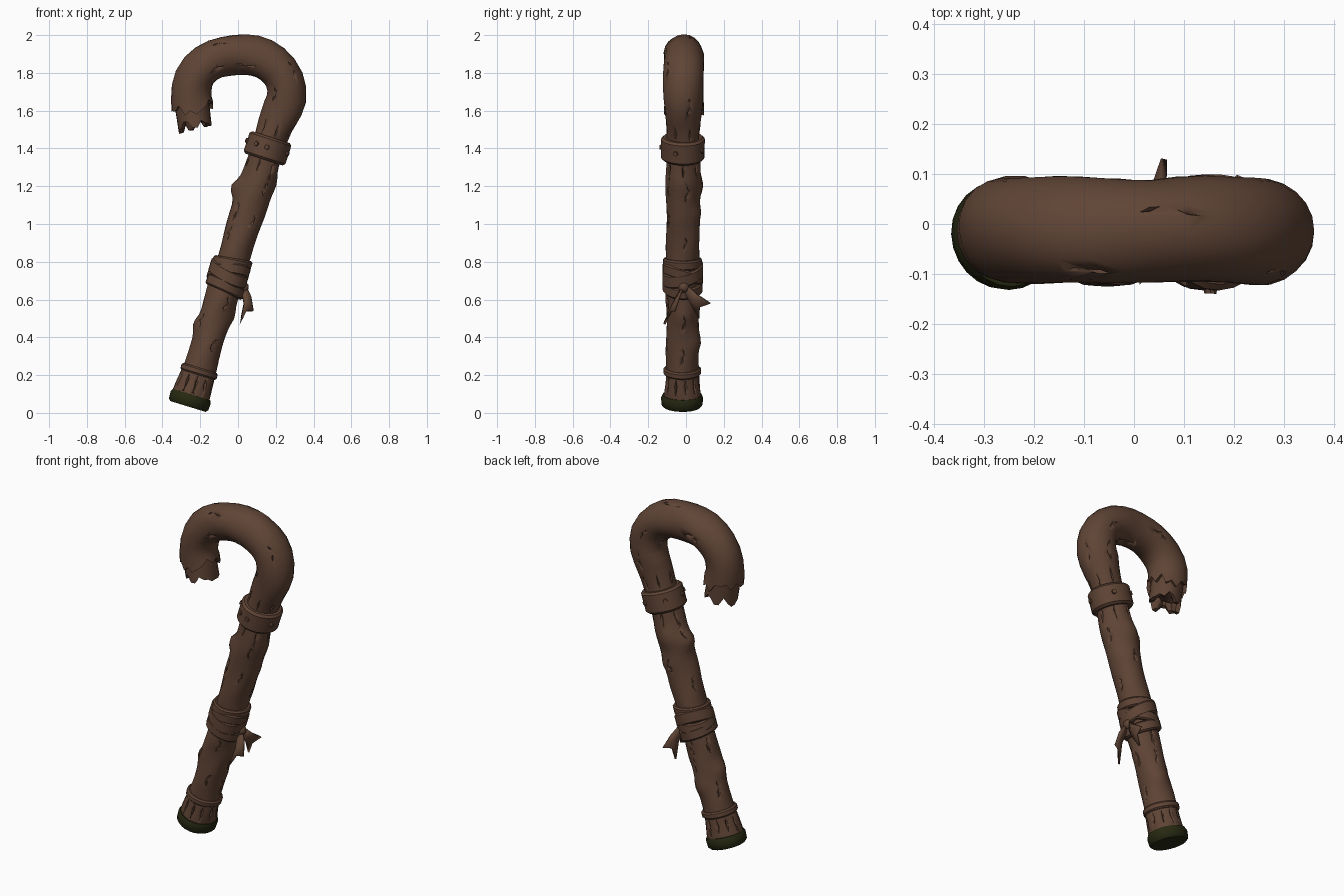
import bpy, bmesh, math, random
from mathutils import Vector

if "Cube" in bpy.data.objects:
    bpy.data.objects.remove(bpy.data.objects["Cube"])
random.seed(4)

def material(name, col):
    m = bpy.data.materials.new(name)
    m.diffuse_color = (*col, 1)
    m.use_nodes = True
    m.node_tree.nodes["Principled BSDF"].inputs["Base Color"].default_value = m.diffuse_color
    return m

WOOD = material("brown wood", (0.115, 0.058, 0.036))
RUBBER = material("dark green rubber", (0.020, 0.022, 0.006))

def make(name, bm, mat, angle=40):
    bmesh.ops.recalc_face_normals(bm, faces=bm.faces)
    me = bpy.data.meshes.new(name)
    bm.to_mesh(me)
    bm.free()
    me.materials.append(mat)
    ob = bpy.data.objects.new(name, me)
    bpy.context.collection.objects.link(ob)
    bpy.ops.object.select_all(action='DESELECT')
    bpy.context.view_layer.objects.active = ob
    ob.select_set(True)
    bpy.ops.object.shade_smooth_by_angle(angle=math.radians(angle))
    return ob

# Centre line: leaning shaft, then the crook (x, z)
KEYS = [(-0.265, 0.034), (-0.125, 0.49), (0.015, 0.945), (0.158, 1.41), (0.202, 1.53),
        (0.243, 1.62), (0.258, 1.70), (0.235, 1.79), (0.165, 1.86), (0.07, 1.893),
        (-0.04, 1.893), (-0.14, 1.865), (-0.22, 1.795), (-0.25, 1.70), (-0.24, 1.61), (-0.225, 1.50)]
pts = [Vector((x, -0.02, z)) for x, z in KEYS]
line = []
for i in range(len(pts) - 1):
    a, b = pts[i], pts[i + 1]
    p = pts[i - 1] if i else a * 2 - b
    q = pts[i + 2] if i + 2 < len(pts) else b * 2 - a
    k = 0.5 if i not in (2, 3) else 0.25
    for j in range(12):
        t = j / 12
        s = t * t * (3 - 2 * t)
        line.append(0.5 * (2 * a + (b - p) * t + (2 * p - 5 * a + 4 * b - q) * t**2
                           + (3 * a - p - 3 * b + q) * t**3) if i > 3 else a.lerp(b, t))
line.append(pts[-1])
dist = [0]
for a, b in zip(line, line[1:]):
    dist.append(dist[-1] + (b - a).length)
TOTAL = dist[-1]

def point(u):
    i = 0
    while i < len(dist) - 2 and dist[i + 1] < u:
        i += 1
    p = line[i].lerp(line[i + 1], (u - dist[i]) / (dist[i + 1] - dist[i]))
    p.y = -0.02 + 0.008 * min(max(u / 2.4, 0), 1)
    return p

def frame(u):
    t = (point(u + 0.02) - point(u - 0.02)).normalized()
    return point(u), t, Vector((0, 1, 0)).cross(t)

# Radius along the line plus knots: (distance, angle, height, length)
RADII = [(0, 0.1), (0.06, 0.1), (0.2, 0.087), (0.4, 0.084), (0.9, 0.087), (1.2, 0.092),
         (1.4, 0.087), (1.52, 0.088), (1.7, 0.105), (9, 0.107)]
KNOTS = [(1.18, 180, 0.034, 0.045), (1.26, 0, 0.016, 0.06), (0.43, 180, 0.02, 0.04),
         (1.22, 100, 0.018, 0.05), (0.6, -80, 0.008, 0.05), (0.36, 70, 0.014, 0.04),
         (1.08, 60, 0.014, 0.04), (1.65, 150, 0.014, 0.05), (2.0, 90, 0.008, 0.05), (0.52, 0, 0.01, 0.04)]

def radius(u, ang):
    for (u0, r0), (u1, r1) in zip(RADII, RADII[1:]):
        if u <= u1:
            r = r0 + (r1 - r0) * max(0, (u - u0) / (u1 - u0))
            break
    for ku, ka, h, w in KNOTS:
        d = (ang - math.radians(ka) + math.pi) % math.tau - math.pi
        r += h * math.exp(-((u - ku) / w)**2 - (d / 0.55)**2)
    return r + 0.0025 * math.sin(u * 13 + 2 * ang) + 0.002 * math.sin(3 * ang - u * 21)

def surface(u, ang, lift=0):
    c, t, n = frame(u)
    d = n * math.cos(ang) + Vector((0, 1, 0)) * math.sin(ang)
    return c + d * (radius(u, ang) + lift), t, d

def skin(bm, rings, closed=False):
    vs = [[bm.verts.new(p) for p in ring] for ring in rings]
    n = len(vs[0])
    for a, b in zip(vs, vs[1:] + (vs[:1] if closed else [])):
        for i in range(n):
            bm.faces.new((a[i], a[(i + 1) % n], b[(i + 1) % n], b[i]))
    if not closed:
        bm.faces.new(vs[0])
        bm.faces.new(vs[-1])

# Wooden cane, ending in a split bark edge and a jagged hollow core
SIDES = 22
angles = [math.tau * i / SIDES for i in range(SIDES)]
BARK = TOTAL - 0.11
us = [0.03 + (1.45 - 0.03) * i / 44 for i in range(45)]
us += [1.45 + (BARK - 0.06 - 1.45) * i / 20 for i in range(1, 21)]
rings = [[surface(u, a)[0] for a in angles] for u in us]
jag = [random.uniform(-0.03, 0.03) + 0.012 * (-1)**i for i in range(SIDES)]
tips = [random.uniform(-0.025, 0.015) + 0.012 * (-1)**(i // 2) for i in range(SIDES)]
rings.append([surface(BARK + j, a, 0.004)[0] for a, j in zip(angles, jag)])
rings.append([surface(BARK + j - 0.006, a, -0.016)[0] for a, j in zip(angles, jag)])
for lift, off in ((-0.016, 0), (-0.04, -0.005), (-0.06, -0.05)):
    rings.append([surface(TOTAL - 0.01 + off + j + 0.022 * min(0, math.sin(a)), a, lift)[0]
                  for a, j in zip(angles, tips)])
bm = bmesh.new()
skin(bm, rings)
cane = make("wooden_cane", bm, WOOD)

# Cracks: thin wedges cut into the wood, in slanting pairs
bm = bmesh.new()
def wedge(u, ang, length, width, depth, slant=0.0):
    p, t, d = surface(u, ang)
    side = d.cross(t)
    t = (t + side * slant).normalized()
    side = d.cross(t)
    up = d * 0.004
    ends = [p + up + t * length, p + up + side * width, p + up - t * length, p + up - side * width]
    vs = [bm.verts.new(q) for q in ends]
    lo, hi = bm.verts.new(p - d * depth), bm.verts.new(p + d * 0.03)
    for i in range(4):
        for v in (lo, hi):
            bm.faces.new((vs[i], vs[(i + 1) % 4], v))

for i in range(11):  # splits around the foot
    wedge(0.135, math.tau * i / 11 + 0.2, random.uniform(0.045, 0.065), 0.009, 0.02)
for i in range(7):   # splits either side of the collar
    wedge(1.34, math.tau * i / 7, 0.06, 0.009, 0.014)
    wedge(1.53, math.tau * i / 7 + 0.4, 0.05, 0.008, 0.012)
for i in range(30):  # scattered weathering
    u = (0.3, 0.45, 0.57, 0.92, 1.05, 1.2, 1.68, 1.85, 2.02, 2.2)[i % 10] + random.uniform(-0.03, 0.03)
    a = (i // 10) * math.tau / 3 + i * 1.3
    L, s = random.uniform(0.03, 0.05), random.choice((-0.3, 0.3))
    wedge(u, a, L, 0.009, 0.014, s)
    wedge(u + L * 1.2, a + 0.05, L * 0.7, 0.007, 0.012, -s)
cutter = make("crack_cutter", bm, WOOD)
cutter.hide_render = True
cutter.hide_set(True)
mod = cane.modifiers.new("cracks", 'BOOLEAN')
mod.operation, mod.solver, mod.object, mod.use_self = 'DIFFERENCE', 'EXACT', cutter, True

# Collars and wraps turned around the shaft; profile is (along, radius)
def band(name, u, profile, mat=WOOD, tilt=0, turn=0, wobble=0.0, sides=24):
    c, t, n = frame(u)
    rings = []
    for s, r in profile:
        ring = []
        for i in range(sides):
            a = math.tau * i / sides
            rr = r + wobble * math.sin(3 * a + u * 40)
            ring.append(c + t * (s + tilt * math.cos(a - turn))
                        + (n * math.cos(a) + Vector((0, 1, 0)) * math.sin(a)) * rr)
        rings.append(ring)
    bm = bmesh.new()
    skin(bm, rings, closed=profile[0][1] > 0.04)
    return make(name, bm, mat)

def strip(h, r, e=0.008):
    return [(-h, r - 0.035), (-h, r - e), (-h + e, r), (h - e, r), (h, r - e), (h, r - 0.035)]

band("rubber_foot", 0.0, [(0, 0.03), (0, 0.098), (0.012, 0.109), (0.05, 0.111),
                          (0.066, 0.104), (0.068, 0.03)], RUBBER, wobble=0.001)
band("foot_ring", 0.195, strip(0.019, 0.1), wobble=0.002)
band("neck_collar", 1.43, strip(0.062, 0.116, 0.012), wobble=0.002)
for i, (u, h, r, tilt, turn) in enumerate([(0.795, 0.026, 0.103, 0.012, 0), (0.74, 0.036, 0.108, 0.028, 2.2),
                                           (0.735, 0.03, 0.107, 0.04, -0.9), (0.665, 0.03, 0.106, 0.014, 3.4)]):
    band(f"cloth_wrap_{i + 1}", u, strip(h, r), tilt=tilt, turn=turn, wobble=0.002)

# Collar rivets
for i, deg in enumerate((-122, -92, -20, 60, 130, 190)):
    c, t, n = frame(1.435)
    d = n * math.cos(math.radians(deg)) + Vector((0, 1, 0)) * math.sin(math.radians(deg))
    bm = bmesh.new()
    bmesh.ops.create_cone(bm, cap_ends=True, segments=8, radius1=0.015, radius2=0.012, depth=0.016)
    bmesh.ops.transform(bm, matrix=d.to_track_quat('Z', 'Y').to_matrix().to_4x4(), verts=bm.verts)
    bmesh.ops.translate(bm, vec=c + d * 0.116, verts=bm.verts)
    make(f"collar_rivet_{i + 1}", bm, WOOD)

# Cloth knot and two swallow-tailed ends on the right
bm = bmesh.new()
bmesh.ops.create_icosphere(bm, subdivisions=2, radius=0.03)
bmesh.ops.translate(bm, vec=(0.028, -0.012, 0.665), verts=bm.verts)
make("cloth_knot", bm, WOOD)

def tail(name, root, tip1, notch, tip2, width):
    root, tip1, notch, tip2 = map(Vector, (root, tip1, notch, tip2))
    w = (tip2 - tip1).normalized() * width
    mid = root.lerp(notch, 0.55) + Vector((0.012, 0, 0))
    rows = [(root - w, root, root + w), (mid - w * 1.7, mid, mid + w * 1.7), (tip1, notch, tip2)]
    bm = bmesh.new()
    vs = [[bm.verts.new(p) for p in row] for row in rows]
    for a, b in zip(vs, vs[1:]):
        for i in range(2):
            bm.faces.new((a[i], a[i + 1], b[i + 1], b[i]))
    m = make(name, bm, WOOD).modifiers.new("thickness", 'SOLIDIFY')
    m.thickness, m.offset = 0.013, 0

tail("cloth_tail_front", (0.03, -0.02, 0.66), (0.01, -0.115, 0.47), (0.045, -0.08, 0.54), (0.08, -0.06, 0.54), 0.018)
tail("cloth_tail_back", (0.03, 0.0, 0.66), (0.02, 0.07, 0.5), (0.04, 0.072, 0.56), (0.06, 0.13, 0.58), 0.018)
